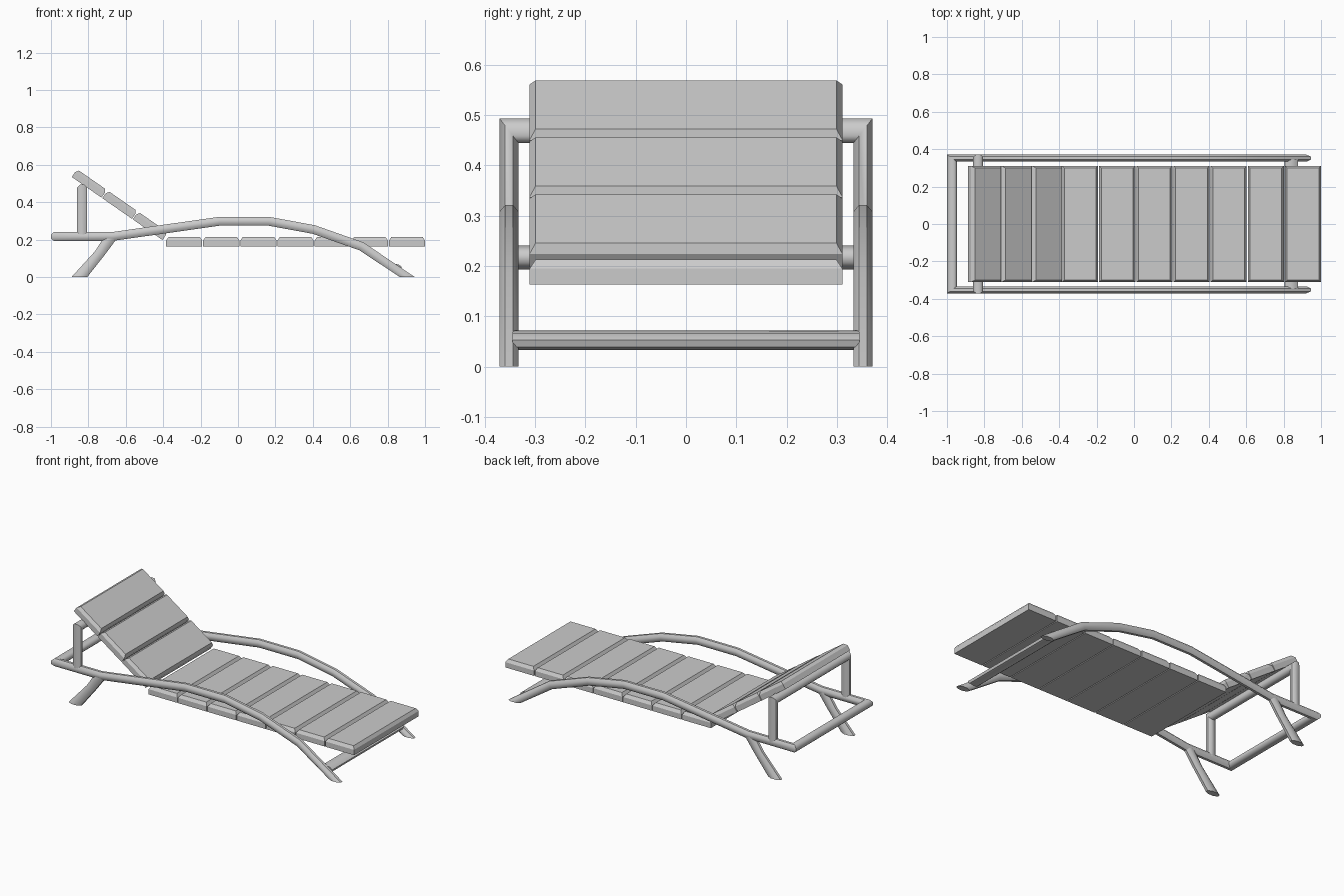
import bpy, bmesh, math
from mathutils import Vector, Matrix

if "Cube" in bpy.data.objects:
    bpy.data.objects.remove(bpy.data.objects["Cube"])

RZ, RY = 0.0235, 0.019      # tube half height and half width


def add_object(name, bm, smooth=None):
    bmesh.ops.recalc_face_normals(bm, faces=bm.faces)
    mesh = bpy.data.meshes.new(name)
    bm.to_mesh(mesh)
    bm.free()
    ob = bpy.data.objects.new(name, mesh)
    bpy.context.collection.objects.link(ob)
    if smooth:
        bpy.ops.object.select_all(action='DESELECT')
        ob.select_set(True)
        bpy.context.view_layer.objects.active = ob
        bpy.ops.object.shade_smooth_by_angle(angle=math.radians(smooth))
    return ob


def tube(name, rings):
    """Octagonal tube through rings given as (centre, half axis u, half axis v)."""
    bm = bmesh.new()
    k = 1 / math.cos(math.pi / 8)
    loops = []
    for p, u, v in rings:
        p, u, v = Vector(p), Vector(u), Vector(v)
        angles = [(i + 0.5) * math.pi / 4 for i in range(8)]
        loops.append([bm.verts.new(p + k * (u * math.cos(a) + v * math.sin(a)))
                      for a in angles])
    for a, b in zip(loops, loops[1:]):
        for i in range(8):
            j = (i + 1) % 8
            bm.faces.new((a[i], a[j], b[j], b[i]))
    bm.faces.new(loops[0])
    bm.faces.new(loops[-1])
    return add_object(name, bm, 50)


def flip(rings):
    return [tuple((q[0], -q[1], q[2]) for q in r) for r in reversed(rings)]


def mitre_rings(points, y):
    """Mitred rings at the inner points of a path in the xz plane."""
    rings = []
    for a, p, b in zip(points, points[1:], points[2:]):
        t1 = (Vector(p) - Vector(a)).normalized()
        t2 = (Vector(b) - Vector(p)).normalized()
        t = (t1 + t2).normalized()
        r = RZ / t.dot(t1)
        rings.append(((p[0], y, p[1]), (-t.y * r, 0, t.x * r), (0, RY, 0)))
    return rings


# Frame: both arched rails and the head crossbar as one mitred tube
Y = 0.352
path = [(-0.9735, 0.217), (-0.67, 0.217), (-0.1, 0.298), (0.165, 0.298),
        (0.405, 0.254), (0.66, 0.164), (0.905, 0)]
side = [((-0.9735, Y, 0.217), (0, 0, RZ), (-0.0265, RY, 0))]
side += mitre_rings(path, Y)
side += [((0.905, Y, 0), (0.04, 0, 0), (0, RY, 0))]
tube("side_rails", flip(side) + side)

# Backrest support hoop
hoop = [((-0.833, Y, 0.469), (0.0265, 0, 0), (0, RY, 0.0245)),
        ((-0.833, Y, 0.217), (0.0265, 0, 0), (0, RY, 0))]
tube("backrest_support", flip(hoop) + hoop)

# Curved rear legs
leg = [((-0.68, Y, 0.212), (0.028, 0, -0.012), (0, RY, 0)),
       ((-0.737, Y, 0.13), (0.029, 0, -0.006), (0, RY, 0)),
       ((-0.848, Y, 0), (0.042, 0, 0), (0, RY, 0))]
tube("rear_leg_left", leg)
tube("rear_leg_right", flip(leg))

# Low crossbar between the front feet
tube("foot_crossbar", [((0.84, y, 0.052), (0.034, 0, -0.006), (0.006, 0, 0.017))
                       for y in (-0.345, 0.345)])

# Slats: chamfered planks, seven flat and three tilted
PITCH, LENGTH, THICK, HALF, CH = 0.1986, 0.193, 0.05, 0.311, 0.012


def slat(name, matrix):
    bm = bmesh.new()
    levels = []
    for z, inset in ((0, 0), (THICK - 0.018, 0), (THICK, CH)):
        x0, x1, w = inset, LENGTH - inset, HALF - inset
        levels.append([bm.verts.new(matrix @ Vector(c)) for c in
                       ((x0, -w, z), (x1, -w, z), (x1, w, z), (x0, w, z))])
    for a, b in zip(levels, levels[1:]):
        for i in range(4):
            j = (i + 1) % 4
            bm.faces.new((a[i], a[j], b[j], b[i]))
    bm.faces.new(levels[0])
    bm.faces.new(levels[-1])
    add_object(name, bm)


for i in range(7):
    slat(f"seat_slat_{i + 1}",
         Matrix.Translation((1 - LENGTH - i * PITCH, 0, 0.163)))

tilt = (Matrix.Translation((-0.404, 0, 0.198))
        @ Matrix.Rotation(math.radians(34.8), 4, 'Y'))
for i in range(3):
    slat(f"backrest_slat_{i + 1}",
         tilt @ Matrix.Translation((-LENGTH - i * PITCH, 0, 0)))
